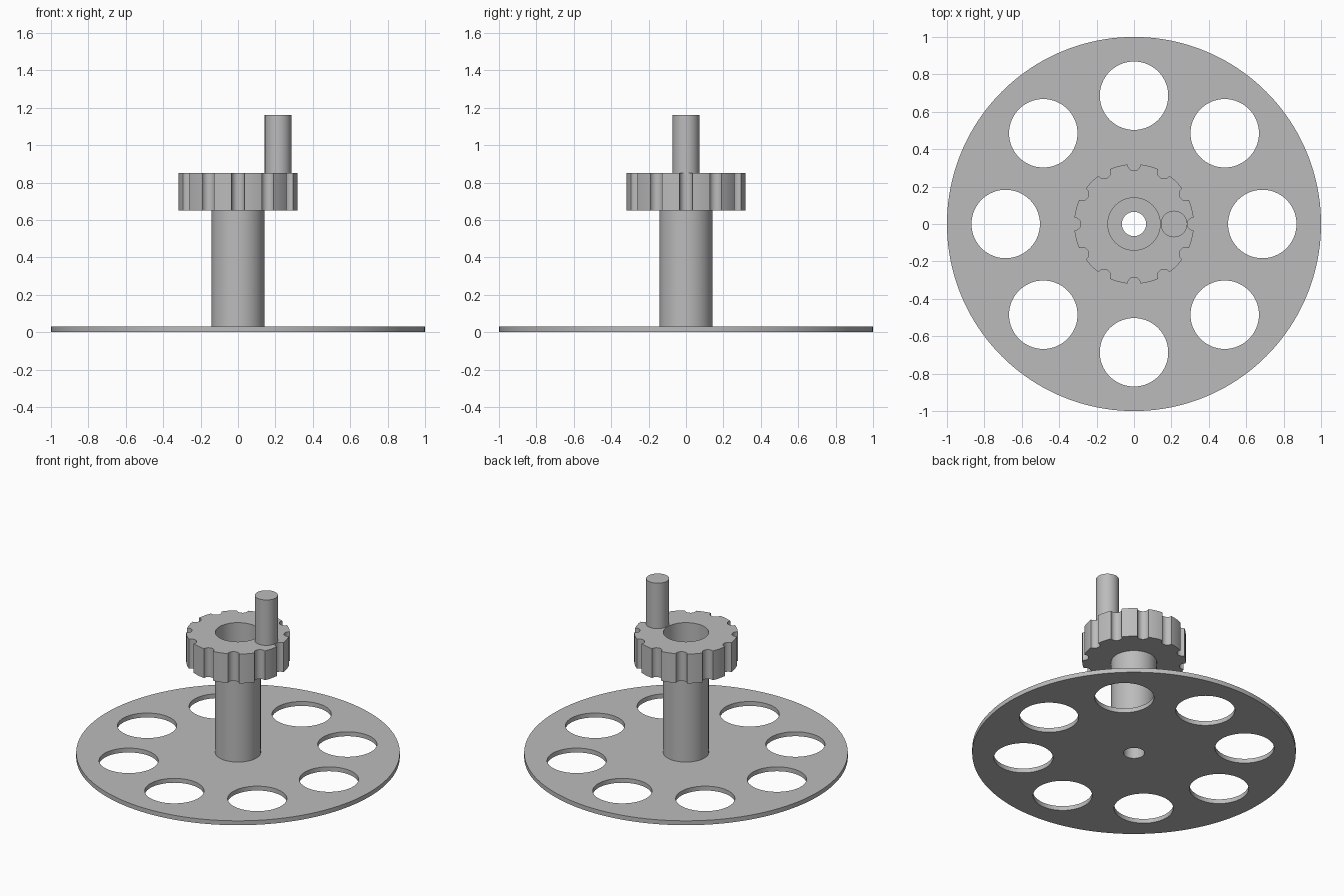
import bpy
import bmesh
import math
from math import cos, sin, pi

if "Cube" in bpy.data.objects:
    bpy.data.objects.remove(bpy.data.objects["Cube"])

grey = bpy.data.materials.new("plain_grey")
grey.diffuse_color = (0.5, 0.5, 0.5, 1)
grey.use_nodes = True
grey.node_tree.nodes["Principled BSDF"].inputs["Base Color"].default_value = grey.diffuse_color


def circle(r, cx=0.0, cy=0.0, n=96):
    return [(cx + r * cos(2 * pi * i / n), cy + r * sin(2 * pi * i / n)) for i in range(n)]


def extruded(name, outlines, z0, z1):
    """Fill nested closed outlines (inner ones become holes) and extrude from z0 to z1."""
    curve = bpy.data.curves.new(name + "_profile", 'CURVE')
    curve.dimensions = '2D'
    curve.fill_mode = 'BOTH'
    curve.extrude = (z1 - z0) / 2
    for pts in outlines:
        sp = curve.splines.new('POLY')
        sp.points.add(len(pts) - 1)
        for p, (x, y) in zip(sp.points, pts):
            p.co = (x, y, 0, 1)
        sp.use_cyclic_u = True
    tmp = bpy.data.objects.new(name + "_profile", curve)
    bpy.context.collection.objects.link(tmp)
    bpy.context.view_layer.update()
    mesh = bpy.data.meshes.new_from_object(tmp.evaluated_get(bpy.context.evaluated_depsgraph_get()))
    bpy.data.objects.remove(tmp)
    # weld caps to walls and move to height
    bm = bmesh.new()
    bm.from_mesh(mesh)
    bmesh.ops.remove_doubles(bm, verts=bm.verts, dist=1e-5)
    bmesh.ops.translate(bm, verts=bm.verts, vec=(0, 0, (z0 + z1) / 2))
    bmesh.ops.recalc_face_normals(bm, faces=bm.faces)
    bm.to_mesh(mesh)
    bm.free()
    mesh.name = name
    mesh.materials.clear()
    mesh.materials.append(grey)
    ob = bpy.data.objects.new(name, mesh)
    bpy.context.collection.objects.link(ob)
    bpy.ops.object.select_all(action='DESELECT')
    ob.select_set(True)
    bpy.context.view_layer.objects.active = ob
    bpy.ops.object.shade_smooth_by_angle(angle=math.radians(30))
    return ob


def grip_outline(R=0.32, r=0.035, count=12):
    """Round rim with semicircular notches centred on it."""
    pts = []
    half = 2 * math.asin(r / (2 * R))          # angle from notch centre to its edge
    step = 2 * pi / count
    for k in range(count):
        a = k * step
        cx, cy = R * cos(a), R * sin(a)
        # notch arc, bulging toward the axis
        sweep = pi / 2 - half / 2
        for i in range(13):
            t = a + pi + sweep - 2 * sweep * i / 12
            pts.append((cx + r * cos(t), cy + r * sin(t)))
        # rim arc to the next notch
        for i in range(1, 8):
            t = a + half + (step - 2 * half) * i / 8
            pts.append((R * cos(t), R * sin(t)))
    return pts


BORE = 0.065
COLUMN_R = 0.14

# base plate with a ring of eight round openings
openings = [circle(0.183, 0.686 * cos(k * pi / 4), 0.686 * sin(k * pi / 4), 64) for k in range(8)]
extruded("base_plate", [circle(1.0, n=160), circle(BORE, n=48)] + openings, 0.0, 0.03)

# bored column
extruded("column", [circle(COLUMN_R + 0.001), circle(BORE, n=48)], 0.03, 0.65)

# notched hand wheel with wide centre hole
extruded("hand_wheel", [grip_outline(), circle(COLUMN_R)], 0.65, 0.85)

# crank handle
extruded("crank_handle", [circle(0.071, 0.214, 0.0, 64)], 0.85, 1.16)
